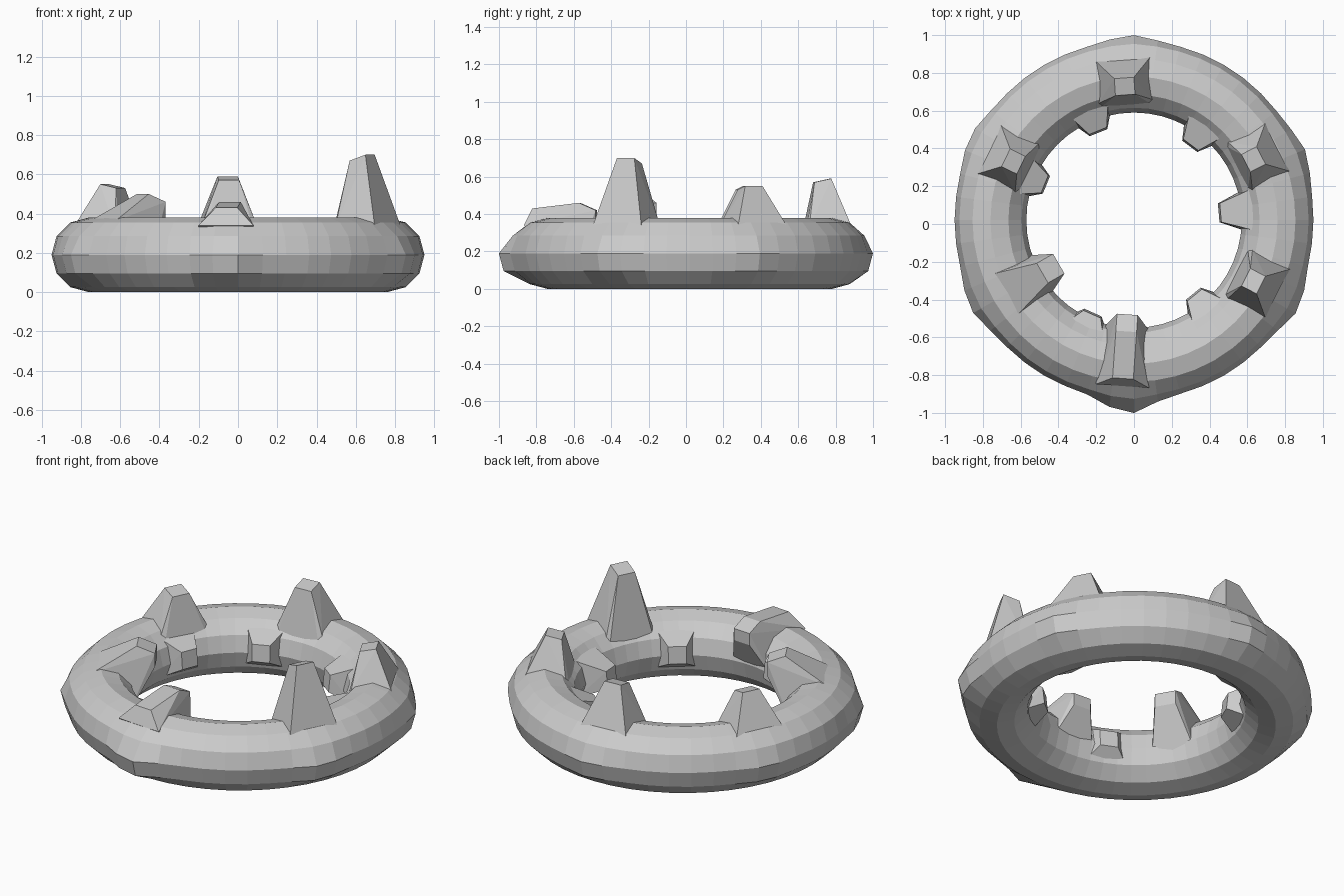
import bpy, bmesh, math
from math import sin, cos, pi, radians

if "Cube" in bpy.data.objects:
    bpy.data.objects.remove(bpy.data.objects["Cube"])

CY, R, T, N, M = 0.02, 0.76, 0.19, 48, 12

def make_object(name, bm):
    bmesh.ops.recalc_face_normals(bm, faces=bm.faces)
    me = bpy.data.meshes.new(name)
    bm.to_mesh(me)
    bm.free()
    ob = bpy.data.objects.new(name, me)
    bpy.context.collection.objects.link(ob)
    return ob

# ring with low swellings on its outer edge: (azimuth, amount)
bumps = [(-92, .075), (-28, .04), (22, .03), (91, .03), (153, .025), (208, .035)]
bm = bmesh.new()
grid = []
for i in range(N):
    a = 2 * pi * i / N
    row = []
    for j in range(M):
        p = 2 * pi * j / M
        r, z = R + T * cos(p), T + T * sin(p)
        if j in (0, 1, M - 1):
            for az, amt in bumps:
                d = (math.degrees(a) - az + 180) % 360 - 180
                r += amt * math.exp(-(d / 8) ** 2) * (1 if j != 1 else .3)
        row.append(bm.verts.new((r * cos(a), r * sin(a) + CY, z)))
    grid.append(row)
for i in range(N):
    for j in range(M):
        k, l = (i + 1) % N, (j + 1) % M
        bm.faces.new((grid[i][j], grid[k][j], grid[k][l], grid[i][l]))
make_object("ring", bm)

def prong(name, az, base_w, base, tip_w, tip):
    """Tapered block: base and tip are (radius, z) points, w is half width."""
    a = radians(az)
    bm = bmesh.new()
    for w, pts in ((base_w, base), (tip_w, tip)):
        for r, z in pts:
            for t in (-w, w):
                bm.verts.new((r * cos(a) - t * sin(a),
                              r * sin(a) + t * cos(a) + CY, z))
    res = bmesh.ops.convex_hull(bm, input=bm.verts)
    inner = [v for v in res["geom_interior"] if isinstance(v, bmesh.types.BMVert)]
    bmesh.ops.delete(bm, geom=inner, context='VERTS')
    bmesh.ops.dissolve_limit(bm, angle_limit=radians(1), verts=bm.verts, edges=bm.edges)
    make_object(name, bm)

# upright spikes: (azimuth, inner tip height, outer tip height)
for n, (az, zi, zo) in enumerate([(-27, .67, .70), (94, .57, .59),
                                  (154, .53, .55), (27, .53, .55)]):
    prong(f"upright_spike_{n}", az, .145, [(.60, .24), (.63, .33), (.855, .34)],
          .052, [(.665, zi), (.755, zo)])

# spikes leaning into the opening
prong("leaning_spike_left", 210, .13, [(.60, .12), (.80, .36)],
      .06, [(.46, .38), (.46, .46), (.56, .50)])
prong("leaning_spike_front", -94, .14, [(.60, .14), (.88, .34)],
      .055, [(.50, .35), (.50, .42), (.59, .46), (.84, .43)])

# short inner teeth: (azimuth, tip radius)
for n, (az, r) in enumerate([(5, .45), (112, .50), (53, .49),
                             (158, .50), (-51, .50), (246, .535)]):
    prong(f"inner_tooth_{n}", az, .12, [(.61, .10), (.66, .33)],
          .05, [(r, .17), (r + .01, .27)])
